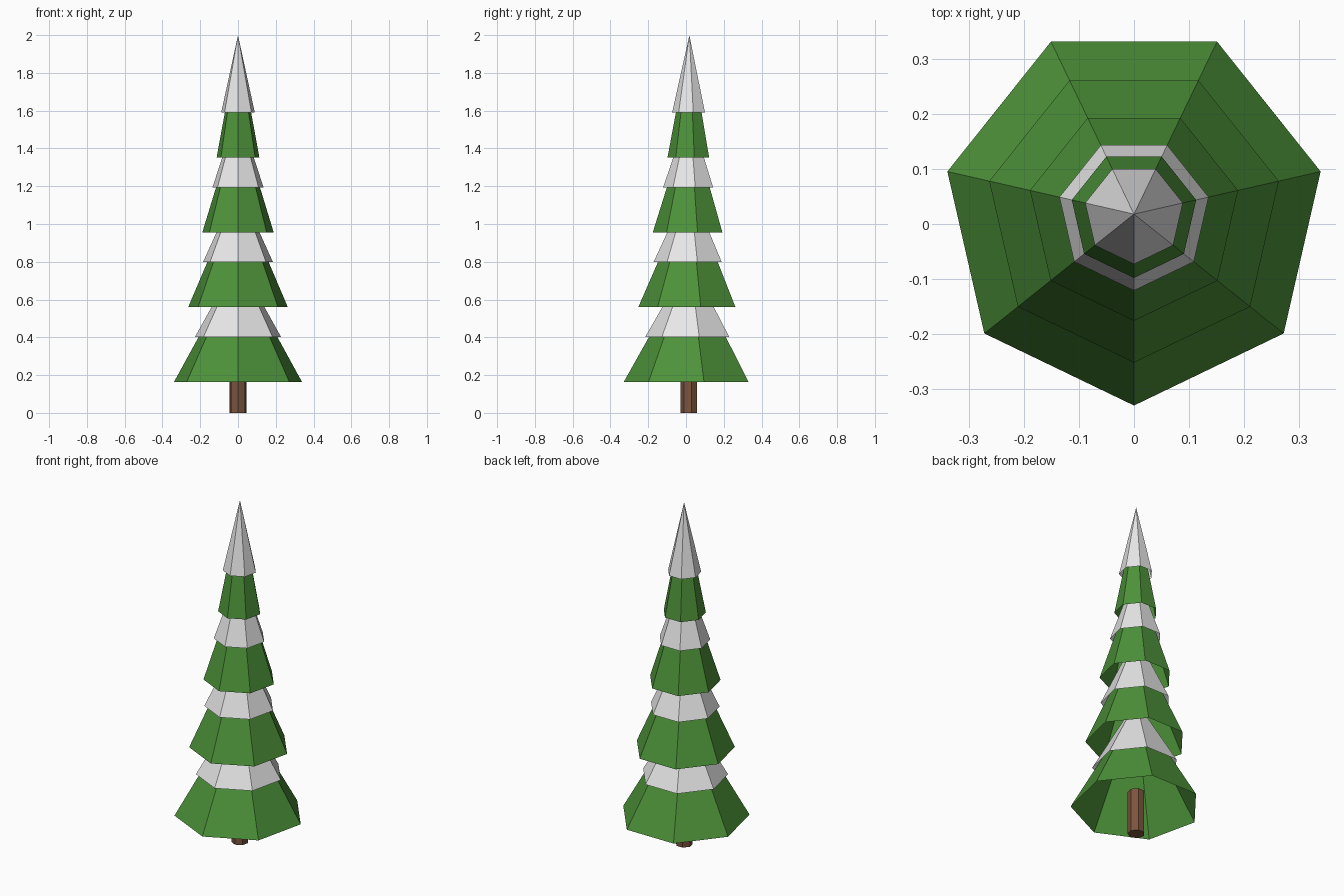
import bpy
import bmesh
from math import cos, sin, pi

SIDES = 7
CENTRE_Y = 0.018

default = bpy.data.objects.get("Cube")
if default:
    bpy.data.objects.remove(default, do_unlink=True)


def material(name, rgb):
    mat = bpy.data.materials.new(name)
    mat.use_nodes = True
    colour = (*rgb, 1.0)
    mat.diffuse_color = colour
    mat.node_tree.nodes["Principled BSDF"].inputs["Base Color"].default_value = colour
    return mat


def ring(bm, radius, z):
    # Heptagon with one corner pointing to the front
    angles = [-pi / 2 + 2 * pi * i / SIDES for i in range(SIDES)]
    return [bm.verts.new((radius * cos(a), radius * sin(a), z)) for a in angles]


def finish(name, bm, mat):
    mesh = bpy.data.meshes.new(name)
    bm.to_mesh(mesh)
    bm.free()
    mesh.materials.append(mat)
    obj = bpy.data.objects.new(name, mesh)
    obj.location.y = CENTRE_Y
    bpy.context.collection.objects.link(obj)
    return obj


def open_cone(name, radius, z, height, mat):
    bm = bmesh.new()
    base = ring(bm, radius, z)
    tip = bm.verts.new((0, 0, z + height))
    for i in range(SIDES):
        bm.faces.new((base[i], base[(i + 1) % SIDES], tip))
    return finish(name, bm, mat)


def prism(name, radius, z0, z1, mat):
    bm = bmesh.new()
    low, high = ring(bm, radius, z0), ring(bm, radius, z1)
    for i in range(SIDES):
        j = (i + 1) % SIDES
        bm.faces.new((low[i], low[j], high[j], high[i]))
    bm.faces.new(low[::-1])
    bm.faces.new(high)
    return finish(name, bm, mat)


green = material("needle green", (0.074, 0.287, 0.041))
snow = material("snow white", (0.8, 0.8, 0.8))
brown = material("bark brown", (0.2, 0.09, 0.048))

# Trunk
prism("trunk", 0.046, 0.0, 0.255, brown)

# Branch tiers, each with a snow cap: base height, branch radius, snow radius
tiers = [
    (0.163, 0.348, 0.234),
    (0.561, 0.270, 0.189),
    (0.955, 0.194, 0.139),
    (1.352, 0.116, 0.091),
]
for number, (z, branch_radius, snow_radius) in enumerate(tiers, 1):
    open_cone(f"branches_{number}", branch_radius, z, 0.62, green)
    open_cone(f"snow_{number}", snow_radius, z + 0.239, 0.409, snow)
